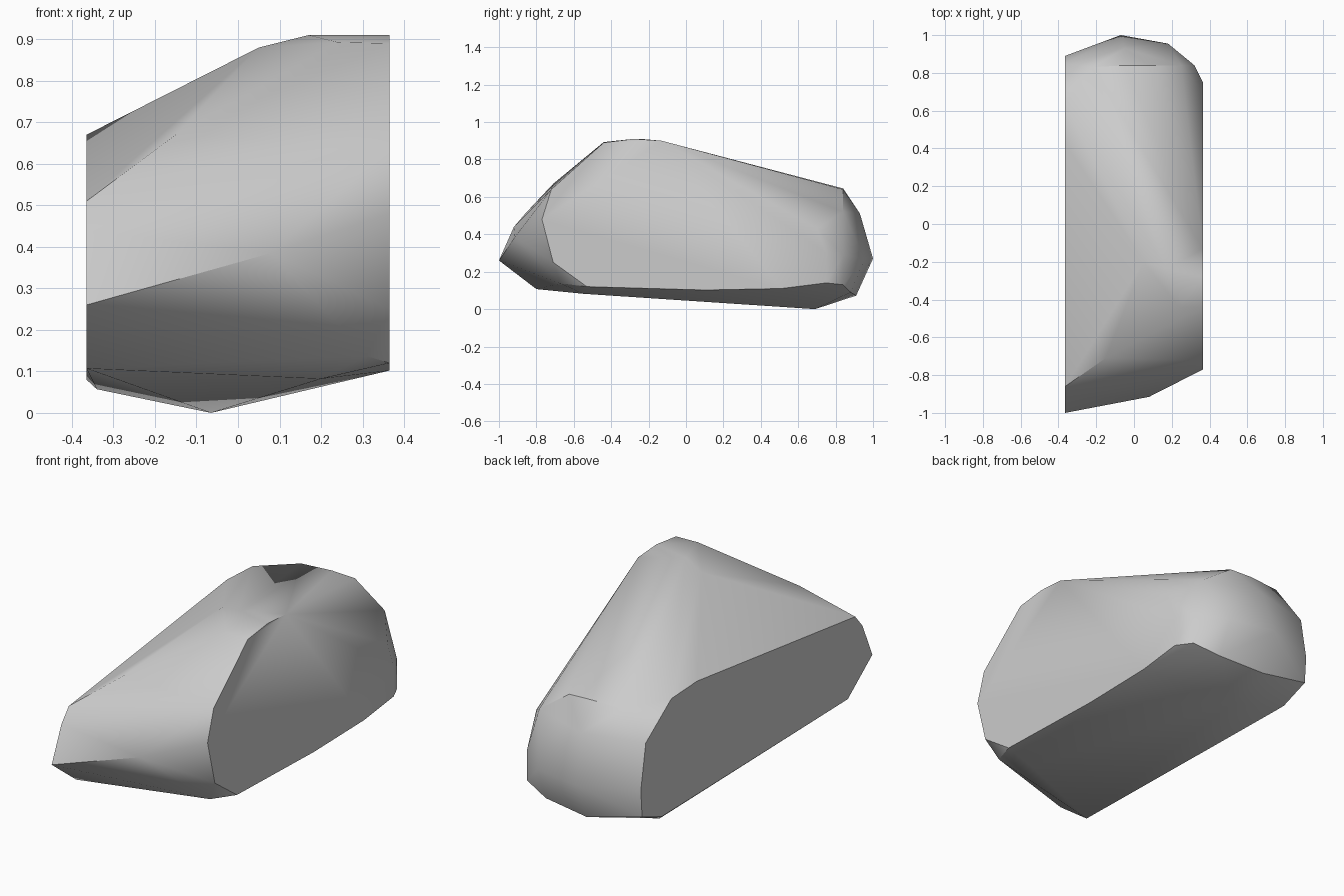
import bpy
import bmesh
import math

# Remove the default cube only
cube = bpy.data.objects.get("Cube")
if cube:
    bpy.data.objects.remove(cube, do_unlink=True)

HALF_WIDTH = 0.365

# Flat cut faces at the two sides, as (y, z) outlines
right_cut = [(-.77, .48), (-.72, .64), (-.44, .89), (-.28, .91), (-.13, .9),
             (.7, .43), (.75, .3), (.75, .14), (.51, .11), (.1, .102),
             (-.53, .12), (-.71, .25)]
left_cut = [(-1, .26), (-.92, .44), (-.86, .51), (.43, .67), (.64, .66),
            (.85, .51), (.89, .28), (.88, .14), (.72, .08), (-.8, .107)]

# Corners between the cuts, as (x, y, z)
front_corners = [(.08, -.915, .385), (.31, -.67, .137), (.2, -.55, .082),
                 (-.15, -.71, .67)]
top_corners = [(.24, -.44, .893), (.17, -.24, .91), (.05, -.2, .88),
               (.08, .84, .64), (-.05, .84, .645), (-.22, .83, .64)]
back_corners = [(-.07, 1, .27), (.18, .955, .27), (.25, .84, .52),
                (-.05, .93, .51), (.32, .84, .29), (.32, .84, .13),
                (.185, .88, .09), (-.07, .91, .072)]
base_corners = [(-.065, .69, 0), (-.34, .7, .057)]


def make_material(name, value):
    material = bpy.data.materials.new(name)
    material.use_nodes = True
    colour = (value, value, value, 1)
    material.diffuse_color = colour
    shader = material.node_tree.nodes["Principled BSDF"]
    shader.inputs["Base Color"].default_value = colour
    shader.inputs["Roughness"].default_value = 0.9
    return material


def make_boulder(name, corners, material):
    # Wrap a tight skin round the corners and merge its flat areas
    mesh = bpy.data.meshes.new(name)
    bm = bmesh.new()
    for corner in corners:
        bm.verts.new(corner)
    hull = bmesh.ops.convex_hull(bm, input=bm.verts[:])
    spare = {item for item in hull["geom_interior"] + hull["geom_unused"]
             if isinstance(item, bmesh.types.BMVert)}
    bmesh.ops.delete(bm, geom=list(spare), context="VERTS")
    bmesh.ops.dissolve_limit(bm, angle_limit=math.radians(1),
                             verts=bm.verts[:], edges=bm.edges[:])
    bmesh.ops.recalc_face_normals(bm, faces=bm.faces[:])
    bm.to_mesh(mesh)
    bm.free()
    mesh.materials.append(material)
    boulder = bpy.data.objects.new(name, mesh)
    bpy.context.collection.objects.link(boulder)
    return boulder


# Boulder with two sawn sides
corners = [(HALF_WIDTH, y, z) for y, z in right_cut]
corners += [(-HALF_WIDTH, y, z) for y, z in left_cut]
corners += front_corners + top_corners + back_corners + base_corners
boulder = make_boulder("boulder", corners, make_material("stone grey", 0.6))

# Rounded shading with crisp main ridges
bpy.ops.object.select_all(action="DESELECT")
boulder.select_set(True)
bpy.context.view_layer.objects.active = boulder
bpy.ops.object.shade_smooth_by_angle(angle=math.radians(38))
